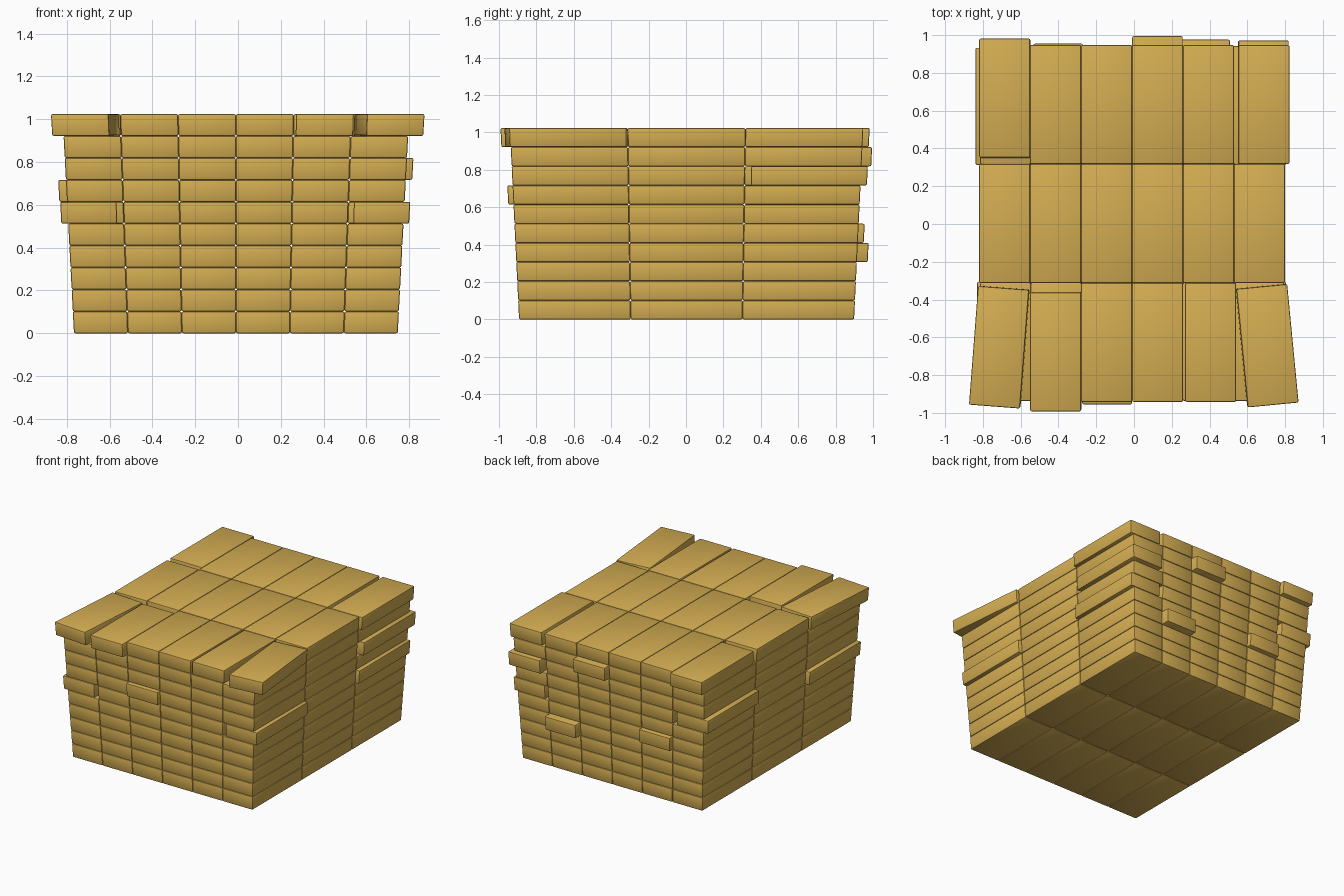
import bpy, bmesh, math
from mathutils import Matrix, Vector

if "Cube" in bpy.data.objects:
    bpy.data.objects.remove(bpy.data.objects["Cube"])

COLS, ROWS, LAYERS = 6, 3, 10
H = 0.1024                      # layer height
CX, CY = -0.01, 0.003           # axis of the stack
CELL_BOTTOM = (0.2520, 0.597)   # bar footprint at the ground
CELL_TOP = (0.2700, 0.630)      # bar footprint at the top

# Bars out of line: (layer, column, row) -> (dx, dy, turn in degrees)
MOVED = {
    (9, 0, 0): (-0.030, -0.026, -4.4),
    (9, 1, 0): (0, -0.050, 0),
    (9, 4, 0): (0.011, 0, 0),
    (9, 5, 0): (0.042, -0.018, 5.5),
    (9, 0, 2): (0, 0.034, 0),
    (9, 5, 2): (0.024, 0, 0),
    (8, 3, 2): (0, 0.052, 0),
    (7, 5, 2): (0.030, 0.034, 0),
    (6, 2, 0): (0, -0.028, 0),
    (6, 0, 2): (-0.036, 0, 0),
    (5, 0, 0): (-0.032, 0, 0),
    (5, 5, 0): (0.026, 0, 0),
    (5, 5, 2): (0.026, 0, 0),
    (4, 1, 2): (0, 0.032, 0),
    (3, 4, 2): (0, 0.058, 0),
}

gold = bpy.data.materials.new("gold")
gold.diffuse_color = (0.66, 0.42, 0.085, 1)
gold.use_nodes = True
gold.node_tree.nodes["Principled BSDF"].inputs["Base Color"].default_value = gold.diffuse_color


def cell_size(z):
    """Bar footprint at a height: the stack flares evenly upward."""
    t = z / (H * LAYERS)
    return [a + (b - a) * t for a, b in zip(CELL_BOTTOM, CELL_TOP)]


def add_bar(bm, layer, col, row):
    verts = bmesh.ops.create_cube(bm, size=1)["verts"]
    for v in verts:
        z = (layer + 0.5 + v.co.z) * H
        w, d = cell_size(z)
        v.co = Vector((CX + (col - (COLS - 1) / 2 + v.co.x) * w,
                       CY + (row - (ROWS - 1) / 2 + v.co.y) * d, z))
    dx, dy, turn = MOVED.get((layer, col, row), (0, 0, 0))
    mid = sum((v.co for v in verts), Vector()) / 8
    move = (Matrix.Translation(mid + Vector((dx, dy, 0)))
            @ Matrix.Rotation(math.radians(turn), 4, 'Z')
            @ Matrix.Translation(-mid))
    bmesh.ops.transform(bm, matrix=move, verts=verts)


# One object per layer of bars, with softly rounded edges
for layer in range(LAYERS):
    bm = bmesh.new()
    for col in range(COLS):
        for row in range(ROWS):
            add_bar(bm, layer, col, row)
    bmesh.ops.bevel(bm, geom=bm.edges[:], offset=0.008, segments=2,
                    profile=0.5, affect='EDGES')
    mesh = bpy.data.meshes.new(f"bar_layer_{layer + 1}")
    bm.to_mesh(mesh)
    bm.free()
    mesh.materials.append(gold)
    obj = bpy.data.objects.new(f"bar_layer_{layer + 1}", mesh)
    bpy.context.collection.objects.link(obj)
    bpy.ops.object.select_all(action='DESELECT')
    obj.select_set(True)
    bpy.context.view_layer.objects.active = obj
    bpy.ops.object.shade_smooth_by_angle(angle=math.radians(40))
